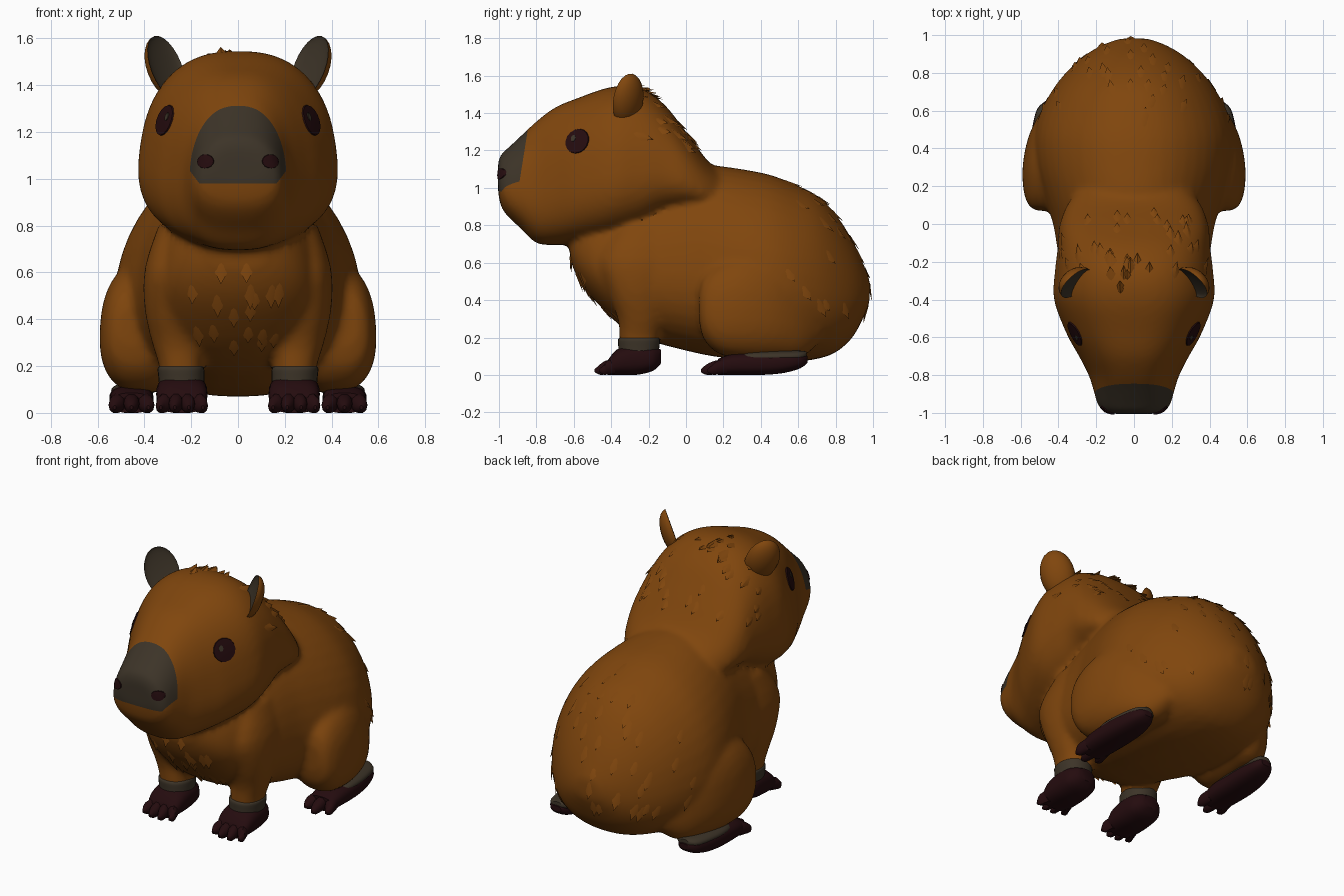
import bpy, bmesh, math, random
from mathutils import Vector
from mathutils.bvhtree import BVHTree

if "Cube" in bpy.data.objects:
    bpy.data.objects.remove(bpy.data.objects["Cube"])

random.seed(4)


def material(name, rgb):
    m = bpy.data.materials.new(name)
    m.diffuse_color = (*rgb, 1)
    m.use_nodes = True
    m.node_tree.nodes["Principled BSDF"].inputs["Base Color"].default_value = m.diffuse_color
    return m


FUR = material("brown fur", (0.215, 0.061, 0.004))
GREY = material("warm grey skin", (0.046, 0.034, 0.021))
DARK = material("dark maroon", (0.018, 0.0035, 0.0045))


def finish(name, bm, mats, smooth=True, recalc=True):
    if recalc:
        bmesh.ops.recalc_face_normals(bm, faces=bm.faces)
    me = bpy.data.meshes.new(name)
    bm.to_mesh(me)
    bm.free()
    for m in mats:
        me.materials.append(m)
    if smooth:
        me.shade_smooth()
        me.set_sharp_from_angle(angle=math.radians(40))
    ob = bpy.data.objects.new(name, me)
    bpy.context.scene.collection.objects.link(ob)
    return ob


def spline(rows, steps):
    """Catmull-Rom through rows of equal length."""
    out = []
    for i in range(len(rows) - 1):
        p = [rows[max(0, min(len(rows) - 1, i + k))] for k in (-1, 0, 1, 2)]
        for j in range(steps):
            t = j / steps
            out.append([0.5 * (2 * b + (c - a) * t + (2 * a - 5 * b + 4 * c - d) * t * t
                               + (3 * b - a - 3 * c + d) * t ** 3) for a, b, c, d in zip(*p)])
    return out + [list(rows[-1])]


def loft(name, rows, mat, axis="Y", side=1, power=2.2, egg=0.0, steps=3, segs=28):
    """rows: (position on axis, centre x, low, high, half width)."""
    bm = bmesh.new()
    rings = []
    for t, cx, lo, hi, hw in spline(rows, steps):
        ring = []
        for k in range(segs):
            a = math.tau * k / segs
            c, s = (math.copysign(abs(f) ** (2 / power), f) for f in (math.cos(a), math.sin(a)))
            x = (cx + hw * c * (1 - egg * s)) * side
            w = (lo + hi) / 2 + (hi - lo) / 2 * s
            ring.append(bm.verts.new((x, t, w) if axis == "Y" else (x, w, t)))
        rings.append(ring)
    for a, b in zip(rings, rings[1:]):
        for k in range(segs):
            bm.faces.new((a[k], a[(k + 1) % segs], b[(k + 1) % segs], b[k]))
    bm.faces.new(rings[0])
    bm.faces.new(rings[-1])
    return finish(name, bm, [mat])


# Furry masses, fused below: torso, head, front legs, thighs
parts = [loft("torso", [
    (-.62, 0, .62, .80, .12), (-.58, 0, .52, .86, .20), (-.50, 0, .41, .90, .28),
    (-.35, 0, .27, .97, .35), (-.18, 0, .18, 1.04, .39), (0, 0, .13, 1.11, .42),
    (.14, 0, .10, 1.12, .465), (.30, 0, .08, 1.10, .51), (.45, 0, .07, 1.07, .52),
    (.58, 0, .07, 1.02, .49), (.70, 0, .085, .96, .43), (.80, 0, .12, .86, .355),
    (.89, 0, .20, .72, .26), (.95, 0, .31, .59, .16), (.982, 0, .39, .51, .07)],
    FUR, egg=.17, segs=40)]
parts.append(loft("head", [
    (-1.005, 0, .98, 1.14, .12), (-.988, 0, .90, 1.18, .165), (-.95, 0, .845, 1.215, .19),
    (-.88, 0, .78, 1.28, .21), (-.80, 0, .705, 1.355, .235), (-.70, 0, .695, 1.43, .285),
    (-.58, 0, .705, 1.48, .35), (-.40, 0, .73, 1.54, .415), (-.25, 0, .77, 1.535, .41),
    (-.12, 0, .84, 1.45, .395), (0, 0, .87, 1.30, .385), (.13, 0, .87, 1.13, .33),
    (.26, 0, .87, 1.04, .20)], FUR, power=2.5, egg=.14, steps=4, segs=48))
for s in (1, -1):
    parts.append(loft("upper_front_leg", [
        (.08, .24, -.35, -.16, .088), (.20, .245, -.357, -.143, .093), (.30, .26, -.365, -.12, .108),
        (.45, .275, -.42, -.09, .125), (.62, .28, -.46, -.02, .118), (.80, .25, -.36, 0, .09)],
        FUR, axis="Z", side=s))
    parts.append(loft("thigh", [
        (.07, .44, .29, .45, .07), (.095, .435, .19, .53, .12), (.18, .42, .11, .60, .165),
        (.32, .41, .085, .64, .178), (.48, .39, .085, .62, .162), (.62, .36, .095, .54, .115),
        (.72, .33, .18, .42, .05)], FUR, side=s, power=2.4, egg=.08))

# Fuse them into one soft coat
bm = bmesh.new()
for ob in parts:
    bm.from_mesh(ob.data)
    bpy.data.objects.remove(ob)
raw = finish("raw_coat", bm, [FUR], recalc=False)
m = raw.modifiers.new("fuse", "REMESH")
m.mode, m.voxel_size = "VOXEL", .018
m = raw.modifiers.new("soften", "SMOOTH")
m.factor, m.iterations = .5, 8
fused = bpy.data.meshes.new_from_object(raw.evaluated_get(bpy.context.evaluated_depsgraph_get()))
bpy.data.objects.remove(raw)

# Nose pad cut into the muzzle; its lower corners are trimmed
bm = bmesh.new()
bm.from_mesh(fused)
nose = [(Vector((0, -.87, 1.16)), Vector((0, 1, -.16))), (Vector((0, 0, .98)), Vector((0, 0, -1))),
        (Vector((.165, 0, .98)), Vector((.8, 0, -.6))), (Vector((-.165, 0, .98)), Vector((-.8, 0, -.6)))]
for co, no in nose:
    near = [f for f in bm.faces if f.calc_center_median().y < -.75]
    geom = {*near, *(e for f in near for e in f.edges), *(v for f in near for v in f.verts)}
    bmesh.ops.bisect_plane(bm, geom=list(geom), plane_co=co, plane_no=no)
for f in bm.faces:
    c = f.calc_center_median()
    f.material_index = int(all((c - co).dot(no) < 0 for co, no in nose))
coat = finish("body_and_head", bm, [FUR, GREY])
coat_tree = BVHTree.FromPolygons([v.co for v in coat.data.vertices],
                                 [p.vertices for p in coat.data.polygons])


def plate(name, at, facing, ru, rv, mat, lift=.006):
    """Thin oval laid on the head surface."""
    d = Vector(facing).normalized()
    u = Vector((0, 0, 1)).cross(d).normalized()
    v = d.cross(u)
    bm = bmesh.new()

    def vert(a, b, off):
        o = Vector(at) + u * a * ru + v * b * rv + d
        hit = coat_tree.ray_cast(o, -d)[0]
        return bm.verts.new((hit if hit else o - d) + d * off)

    n = 16
    mid = vert(0, 0, lift)
    rings = [[vert(r * math.cos(math.tau * k / n), r * math.sin(math.tau * k / n), off)
              for k in range(n)] for r, off in ((.35, lift), (.7, lift), (.97, lift), (1, 0))]
    for k in range(n):
        j = (k + 1) % n
        bm.faces.new((mid, rings[0][k], rings[0][j]))
        for a, b in zip(rings, rings[1:]):
            bm.faces.new((a[k], b[k], b[j], a[j]))
    finish(name, bm, [mat], recalc=False)


def ear(name, s):
    """Cupped ear with grey inside."""
    bm = bmesh.new()
    bmesh.ops.create_uvsphere(bm, u_segments=20, v_segments=12, radius=1)
    for f in bm.faces:
        f.material_index = int(f.calc_center_median().y < 0)
    up = Vector((.36, .06, .93)).normalized()
    front = Vector((-.74, -.66, .2))
    front = (front - up * front.dot(up)).normalized()
    wide = up.cross(front)
    for vtx in bm.verts:
        x, y, z = vtx.co
        y = y * .07 if y > 0 else -y * .02
        p = Vector((.305, -.315, 1.475)) + wide * x * .10 - front * y + up * z * .145
        vtx.co = (p.x * s, p.y, p.z)
    finish(name, bm, [FUR, GREY])


def toes(name, s, cx, y0, y1, spread, count, h, r):
    for i in range(count):
        f = i / (count - 1) * 2 - 1
        a, b = cx + f * spread * .75, cx + f * spread
        tip = y1 + abs(f) * .035
        loft(f"{name}_{i + 1}", [
            (y0, a, .005, h, r), ((y0 + tip) / 2, (a + b) / 2, 0, h * .85, r),
            (tip + .025, b, 0, h * .6, r * .7), (tip, b, .015, h * .35, r * .2)],
            DARK, side=s, segs=10, steps=2)


for s, tag in ((1, "left"), (-1, "right")):
    # Face details
    ear(f"{tag}_ear", s)
    plate(f"{tag}_eye", (.31 * s, -.58, 1.25), (.85 * s, -.5, .12), .07, .068, DARK)
    plate(f"{tag}_eye_glint", (.30 * s, -.60, 1.265), (.85 * s, -.5, .12), .014, .018, GREY, .009)
    plate(f"{tag}_nostril", (.135 * s, -.97, 1.075), (.25 * s, -1, 0), .04, .03, DARK)

    # Grey cuff, front paw and toes
    loft(f"{tag}_front_cuff", [
        (.10, .24, -.36, -.15, .096), (.15, .242, -.362, -.142, .098), (.19, .244, -.363, -.14, .099),
        (.20, .245, -.35, -.15, .088)], GREY, axis="Z", side=s)
    loft(f"{tag}_front_paw", [
        (-.42, .24, 0, .075, .09), (-.37, .24, 0, .135, .107), (-.27, .24, 0, .165, .109),
        (-.18, .24, .02, .152, .10), (-.135, .24, .06, .135, .05)], DARK, side=s, power=2.6)
    toes(f"{tag}_front_toe", s, .24, -.38, -.50, .09, 4, .09, .03)

    # Grey cuff, long hind foot and toes
    loft(f"{tag}_hind_cuff", [
        (.25, .45, .06, .10, .05), (.33, .45, .06, .125, .085), (.45, .45, .06, .13, .09),
        (.60, .44, .07, .13, .075), (.645, .44, .09, .125, .03)], GREY, side=s)
    loft(f"{tag}_hind_foot", [
        (.17, .455, 0, .085, .08), (.25, .455, 0, .112, .092), (.40, .455, 0, .12, .094),
        (.52, .45, .01, .12, .087), (.61, .445, .035, .118, .067), (.65, .44, .065, .10, .03)],
        DARK, side=s, power=2.6)
    toes(f"{tag}_hind_toe", s, .455, .22, .08, .072, 3, .09, .034)


# Fur tufts: flat wedges lying along the coat
def tufts(name, count, keep, flow, length, lift):
    bm = bmesh.new()
    polys = [p for p in coat.data.polygons if keep(p.center)]
    for p in random.sample(polys, count):
        n, c = p.normal.copy(), p.center
        d = Vector(flow)
        d = (d - n * d.dot(n)).normalized()
        w = n.cross(d) * length * .5
        ln = length * random.uniform(.7, 1.2)
        a, b = (bm.verts.new(c + k * w - n * .012) for k in (-1, 1))
        top = bm.verts.new(c + n * .004)
        back = bm.verts.new(c - d * ln * .5 - n * .012)
        tip = bm.verts.new(c + d * ln + n * lift)
        for f in ((a, top, tip), (top, b, tip), (b, a, tip), (a, back, top), (back, b, top), (a, b, back)):
            bm.faces.new(f)
    finish(name, bm, [FUR])


tufts("rump_fur", 40, lambda c: c.y > .5 and c.z > .35, (0, .5, -.8), .09, .008)
tufts("nape_fur", 34, lambda c: -.3 < c.y < .05 and c.z > 1.2, (0, 1, -.4), .085, .014)
tufts("crown_fur", 8, lambda c: -.36 < c.y < -.2 and abs(c.x) < .12 and c.z > 1.5, (0, 1, 0), .06, .02)
tufts("chest_fur", 18, lambda c: c.y < -.35 and .3 < c.z < .65 and abs(c.x) < .2, (0, .2, -1), .09, .01)
